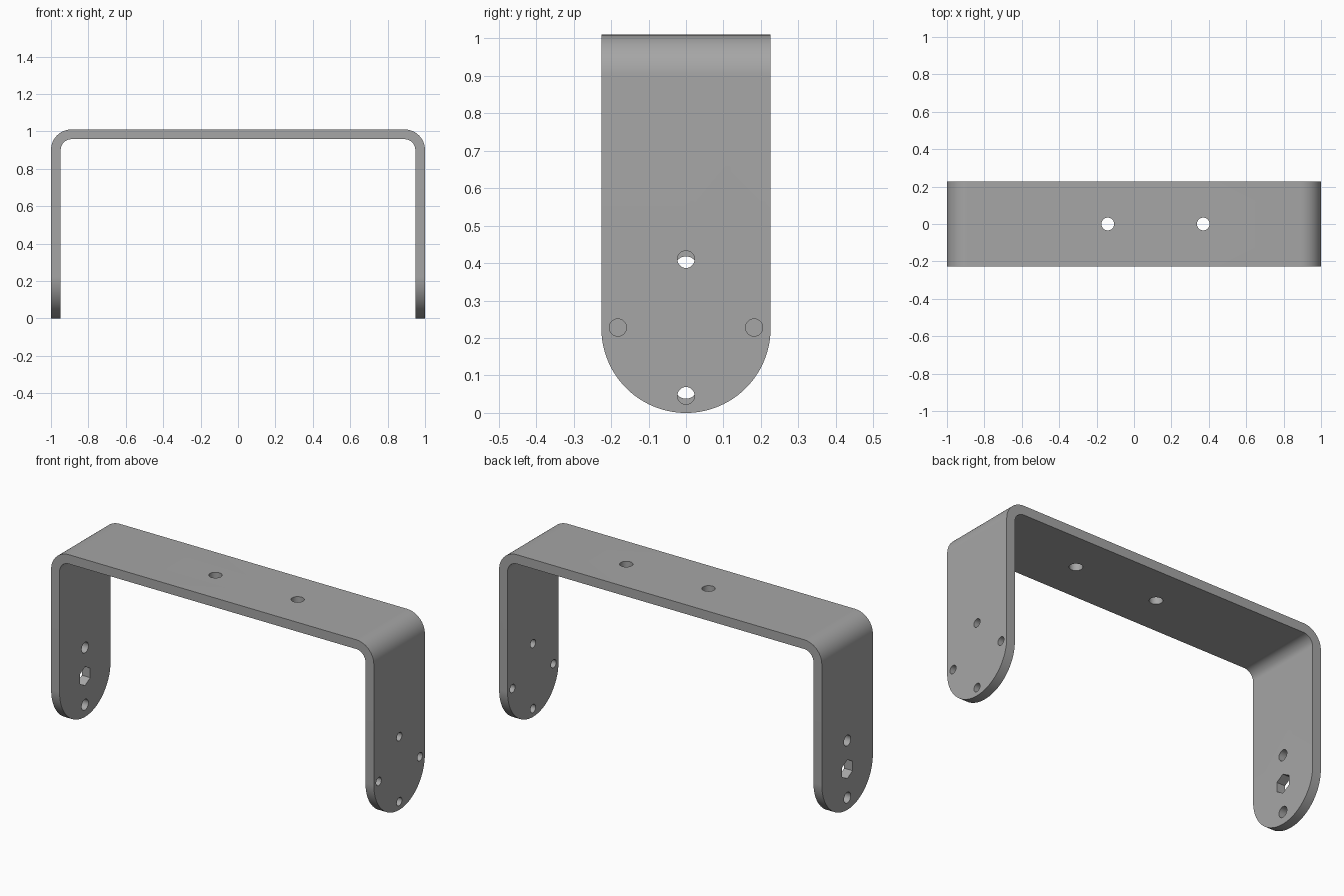
import bpy, bmesh, math
from mathutils import Vector

if "Cube" in bpy.data.objects:
    bpy.data.objects.remove(bpy.data.objects["Cube"])

HALF_X, HALF_Y, TOP, THICK = 1.0, 0.226, 1.01, 0.052
OUTER_R, INNER_R = 0.11, 0.058
LEG_MID = 0.228          # height of the hole pattern centre


def arc(cx, cy, r, start, end, steps):
    """Points along an arc, angles in degrees."""
    return [(cx + r * math.cos(math.radians(start + (end - start) * i / steps)),
             cy + r * math.sin(math.radians(start + (end - start) * i / steps)))
            for i in range(steps + 1)]


def prism(name, points, direction):
    """Closed 3D outline extruded along a vector."""
    bm = bmesh.new()
    face = bm.faces.new([bm.verts.new(p) for p in points])
    extruded = bmesh.ops.extrude_face_region(bm, geom=[face])["geom"]
    bmesh.ops.translate(bm, vec=Vector(direction),
                        verts=[g for g in extruded if isinstance(g, bmesh.types.BMVert)])
    bmesh.ops.recalc_face_normals(bm, faces=bm.faces)
    mesh = bpy.data.meshes.new(name)
    bm.to_mesh(mesh)
    bm.free()
    obj = bpy.data.objects.new(name, mesh)
    bpy.context.collection.objects.link(obj)
    return obj


cutters = []


def boolean(target, cutter, operation):
    mod = target.modifiers.new(cutter.name, 'BOOLEAN')
    mod.operation = operation
    mod.solver = 'EXACT'
    mod.object = cutter
    cutter.hide_render = True
    cutters.append(cutter)


def leg_hole(name, side, y, z, r, sides=32):
    ring = arc(y, z, r, 90, 450, sides)[:-1]
    boolean(bracket, prism(name, [(side * 0.9, a, b) for a, b in ring], (side * 0.2, 0, 0)),
            'DIFFERENCE')


# Bent strip: U-shaped section with rounded outer and inner bends
cx, cz = HALF_X - OUTER_R, TOP - OUTER_R
inner = HALF_X - THICK
profile = [(HALF_X, 0)]
profile += arc(cx, cz, OUTER_R, 0, 90, 14)
profile += arc(-cx, cz, OUTER_R, 90, 180, 14)
profile += [(-HALF_X, 0), (-inner, 0)]
profile += arc(-cx, cz, INNER_R, 180, 90, 14)
profile += arc(cx, cz, INNER_R, 90, 0, 14)
profile += [(inner, 0)]
bracket = prism("bracket", [(x, -HALF_Y, z) for x, z in profile], (0, 2 * HALF_Y, 0))

# Rounded leg ends
outline = [(HALF_Y + 0.1, 1.2), (-HALF_Y - 0.1, 1.2), (-HALF_Y - 0.1, 0.5), (-HALF_Y, 0.5)]
outline = [(-HALF_Y - 0.1, 0.4)] + arc(0, HALF_Y, HALF_Y + 0.0001, 180, 360, 48) \
    + [(HALF_Y + 0.1, 0.4), (HALF_Y + 0.1, 1.2), (-HALF_Y - 0.1, 1.2)]
boolean(bracket, prism("leg_outline", [(-1.2, y, z) for y, z in outline], (2.4, 0, 0)),
        'INTERSECT')

# Right leg: four small screw holes around the centre
for i, (dy, dz) in enumerate([(0, 1), (0, -1), (1, 0), (-1, 0)]):
    leg_hole(f"screw_hole_{i}", 1, 0.182 * dy, LEG_MID + 0.182 * dz, 0.023)

# Left leg: hexagonal hole between two round holes
leg_hole("hex_hole", -1, 0, LEG_MID, 0.053, 6)
for i, dz in enumerate((-0.16, 0.16)):
    leg_hole(f"bolt_hole_{i}", -1, 0, LEG_MID + dz, 0.03)

# Two mounting holes in the top
for i, x in enumerate((-0.14, 0.37)):
    ring = arc(x, 0, 0.034, 0, 360, 32)[:-1]
    boolean(bracket, prism(f"mount_hole_{i}", [(a, b, 0.9) for a, b in ring], (0, 0, 0.2)),
            'DIFFERENCE')

# Bake the cuts and remove the cutters
bpy.context.view_layer.update()
graph = bpy.context.evaluated_depsgraph_get()
baked = bpy.data.meshes.new_from_object(bracket.evaluated_get(graph))
bracket.modifiers.clear()
bracket.data = baked
for cutter in cutters:
    bpy.data.objects.remove(cutter)

# Grey metal and smooth bends
metal = bpy.data.materials.new("grey_metal")
metal.diffuse_color = (0.38, 0.38, 0.38, 1)
metal.use_nodes = True
metal.node_tree.nodes["Principled BSDF"].inputs["Base Color"].default_value = metal.diffuse_color
baked.materials.clear()
baked.materials.append(metal)
bpy.context.view_layer.objects.active = bracket
bracket.select_set(True)
bpy.ops.object.shade_smooth_by_angle(angle=math.radians(30))
